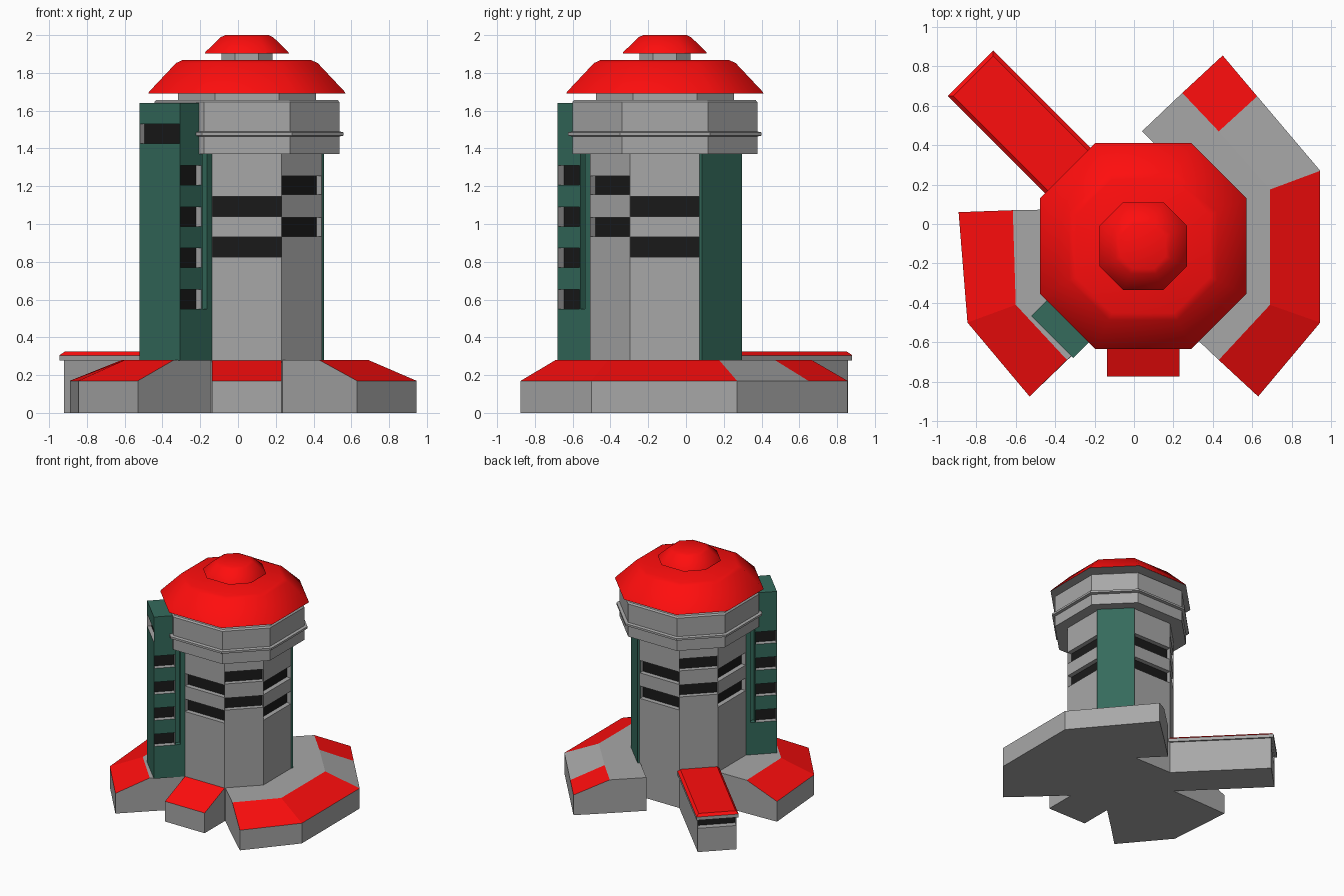
import bpy, bmesh
from math import radians
from mathutils import Matrix, Vector

if "Cube" in bpy.data.objects:
    bpy.data.objects.remove(bpy.data.objects["Cube"])

CX, CY = 0.047, -0.112          # tower axis
RATIO = 0.465                   # octagon half side / apothem


def material(name, rgb):
    m = bpy.data.materials.new(name)
    m.diffuse_color = (*rgb, 1)
    m.use_nodes = True
    m.node_tree.nodes["Principled BSDF"].inputs["Base Color"].default_value = m.diffuse_color
    return m


RED = material("red", (1.0, 0.004, 0.004))
GREEN = material("green", (0.035, 0.147, 0.108))
BLACK = material("black", (0.01, 0.01, 0.01))
GREY = material("grey", (0.39, 0.39, 0.39))


def finish(bm, name, mats=(GREY,)):
    bmesh.ops.recalc_face_normals(bm, faces=bm.faces)
    me = bpy.data.meshes.new(name)
    bm.to_mesh(me)
    bm.free()
    for m in mats:
        me.materials.append(m)
    ob = bpy.data.objects.new(name, me)
    bpy.context.collection.objects.link(ob)
    return ob


def octagon_stack(name, profile, mats=(GREY,), smooth=None):
    """Octagonal solid through (apothem, z) levels; last material goes underneath."""
    bm = bmesh.new()
    rings = []
    for a, z in profile:
        h = a * RATIO
        pts = [(a, -h), (a, h), (h, a), (-h, a), (-a, h), (-a, -h), (-h, -a), (h, -a)]
        rings.append([bm.verts.new((CX + x, CY + y, z)) for x, y in pts])
    for lo, hi in zip(rings, rings[1:]):
        for i in range(8):
            j = (i + 1) % 8
            bm.faces.new((lo[i], lo[j], hi[j], hi[i]))
    bm.faces.new(rings[0]).material_index = len(mats) - 1
    bm.faces.new(rings[-1])
    ob = finish(bm, name, mats)
    if smooth:
        bpy.ops.object.select_all(action='DESELECT')
        ob.select_set(True)
        bpy.context.view_layer.objects.active = ob
        bpy.ops.object.shade_smooth_by_angle(angle=radians(smooth))
    return ob


def add_box(bm, angle, r, t, z, index=0, taper=0):
    """Box in tower coordinates: r outward, t sideways, z up."""
    mat = Matrix.Translation((CX, CY, 0)) @ Matrix.Rotation(radians(angle), 4, 'Z')
    levels = []
    for k, zz in enumerate(z):
        d = taper * k
        levels.append([bm.verts.new(mat @ Vector(p)) for p in (
            (r[0], t[0] + d, zz), (r[1] - d, t[0] + d, zz),
            (r[1] - d, t[1] - d, zz), (r[0], t[1] - d, zz))])
    lo, hi = levels
    faces = [lo, hi] + [(lo[i], lo[(i + 1) % 4], hi[(i + 1) % 4], hi[i]) for i in range(4)]
    for f in faces:
        bm.faces.new(f).material_index = index


def box(name, mats, *args, **kw):
    bm = bmesh.new()
    add_box(bm, *args, **kw)
    return finish(bm, name, mats)


def carve(ob, cuts, mats=(GREY,)):
    bm = bmesh.new()
    for c in cuts:
        add_box(bm, *c)
    cutter = finish(bm, ob.name + "_cutter", mats)
    cutter.hide_render = True
    mod = ob.modifiers.new("recesses", 'BOOLEAN')
    mod.operation, mod.solver, mod.object = 'DIFFERENCE', 'EXACT', cutter
    bpy.context.view_layer.objects.active = ob
    bpy.ops.object.modifier_apply(modifier=mod.name)
    bpy.data.objects.remove(cutter)


def wing(name, outer, inner, core, indices):
    """Base wing: low outer wall, sloped rim, flat top running into the tower."""
    bm = bmesh.new()
    def ring(pts, z):
        return [bm.verts.new((x, y, z)) for x, y in pts]
    o0, o1 = ring(outer, 0), ring(outer, 0.17)
    i0, i1 = ring((inner[0], inner[-1]), 0), ring(inner, 0.28)
    c0, c1 = ring(core, 0), ring(core, 0.28)
    for k, idx in enumerate(indices):
        bm.faces.new((o0[k], o0[k + 1], o1[k + 1], o1[k]))
        bm.faces.new((o1[k], o1[k + 1], i1[k + 1], i1[k])).material_index = idx
    bm.faces.new(i1 + c1)
    bm.faces.new(o0 + [i0[1]] + c0 + [i0[0]])
    bm.faces.new((o0[0], o1[0], i1[0], c1[-1], c0[-1], i0[0]))
    bm.faces.new((o0[-1], o1[-1], i1[-1], c1[0], c0[0], i0[1]))
    for k in range(len(core) - 1):
        bm.faces.new((c0[k], c0[k + 1], c1[k + 1], c1[k]))
    return finish(bm, name, [GREY, RED])


# Main shaft with recessed window bands
A = 0.397
DIAG = A * (1 + RATIO) / 2 ** 0.5       # diagonal face distance
HALF = A * RATIO                        # straight face half width
DHALF = A * (1 - RATIO) / 2 ** 0.5      # diagonal face half width
shaft = octagon_stack("shaft", [(A, 0), (A, 1.40)])
cuts, panes = [], bmesh.new()
for angle in (0, 90, 180, 270, 315, 135):
    straight = angle % 90 == 0
    d, w = (A, HALF - 0.002) if straight else (DIAG, DHALF - 0.002)
    for z in (((0.825, 0.93), (1.04, 1.145)) if straight else ((0.935, 1.035), (1.155, 1.255))):
        cuts.append((angle, (d - 0.042, d + 0.05), (-w, w), z))
        add_box(panes, angle, (d - 0.06, d - 0.039), (-w, w), z)
carve(shaft, cuts)
finish(panes, "shaft_windows", [BLACK])

# Head: collar, necks and red caps
octagon_stack("collar", [(0.49, 1.37), (0.49, 1.463), (0.512, 1.468), (0.512, 1.485),
                         (0.49, 1.49), (0.49, 1.645), (0.48, 1.657)])
octagon_stack("neck", [(0.365, 1.65), (0.365, 1.70)])
octagon_stack("main_cap", [(0.523, 1.69), (0.518, 1.70), (0.375, 1.852), (0.34, 1.868)], [RED, GREY], 40)
octagon_stack("top_neck", [(0.135, 1.86), (0.135, 1.91)])
octagon_stack("top_cap", [(0.222, 1.903), (0.22, 1.91), (0.14, 1.988), (0.115, 2.0)], [RED, GREY], 40)

# Green side tower with windows on three sides, and a green back strip
R = 0.652
tower = box("side_tower", [GREEN, GREY], 225, (DIAG - 0.004, R), (-DHALF, DHALF), (0.278, 1.64))
cuts, panes = [], bmesh.new()
w = DHALF - 0.002
cuts.append((225, (R - 0.035, R + 0.05), (-w, w), (1.425, 1.53), 1))
add_box(panes, 225, (R - 0.05, R - 0.032), (-w, w), (1.425, 1.53))
for s in (-1, 1):
    def span(a, b):
        return tuple(sorted((s * a, s * b)))
    cuts.append((225, (0.447, 0.483), span(DHALF - 0.042, 0.2), (0.55, 1.39), 0))
    for k in range(4):
        z = (0.55 + 0.219 * k, 0.653 + 0.219 * k)
        cuts.append((225, (0.49, R - 0.004), span(DHALF - 0.045, 0.2), z, 1))
        add_box(panes, 225, (0.49, R - 0.004), span(DHALF - 0.06, DHALF - 0.042), z)
carve(tower, cuts, [GREEN, GREY])
finish(panes, "side_tower_windows", [BLACK])
box("back_strip", [GREEN], 45, (DIAG - 0.004, DIAG + 0.016), (-DHALF, DHALF), (0.278, 1.38))

# Base wings with red sloped rims
wing("left_wing",
     [(-0.89, 0.06), (-0.845, -0.50), (-0.53, -0.875)],
     [(-0.615, 0.07), (-0.60, -0.41), (-0.34, -0.69)],
     [(-0.14, -0.50), (CX, CY), (-0.34, 0.075)], (1, 1))
wing("right_wing",
     [(0.63, -0.875), (0.945, -0.50), (0.945, 0.27), (0.625, 0.648), (0.45, 0.855)],
     [(0.43, -0.69), (0.69, -0.41), (0.69, 0.175), (0.43, 0.47), (0.245, 0.665)],
     [(0.04, 0.47), (0.23, 0.28), (CX, CY), (0.23, -0.50)], (1, 1, 0, 1))
wing("front_ramp", [(CX - HALF, -0.775), (CX + HALF, -0.775)],
     [(CX - HALF, -0.505), (CX + HALF, -0.505)],
     [(CX + HALF, -0.45), (CX - HALF, -0.45)], (1,))

# Back-left arm with slotted end and red roof
arm = box("arm", [GREY], 135, (0.3, 1.22), (-DHALF, DHALF), (0, 0.285))
carve(arm, [(135, (1.165, 1.3), (-w, w), (0.2, 0.272))])
box("arm_slot", [BLACK], 135, (1.15, 1.168), (-w, w), (0.2, 0.272))
box("arm_eave", [GREY], 135, (0.3, 1.24), (-0.163, 0.163), (0.277, 0.305))
box("arm_roof", [RED], 135, (0.3, 1.24), (-0.163, 0.163), (0.305, 0.325), taper=0.02)
